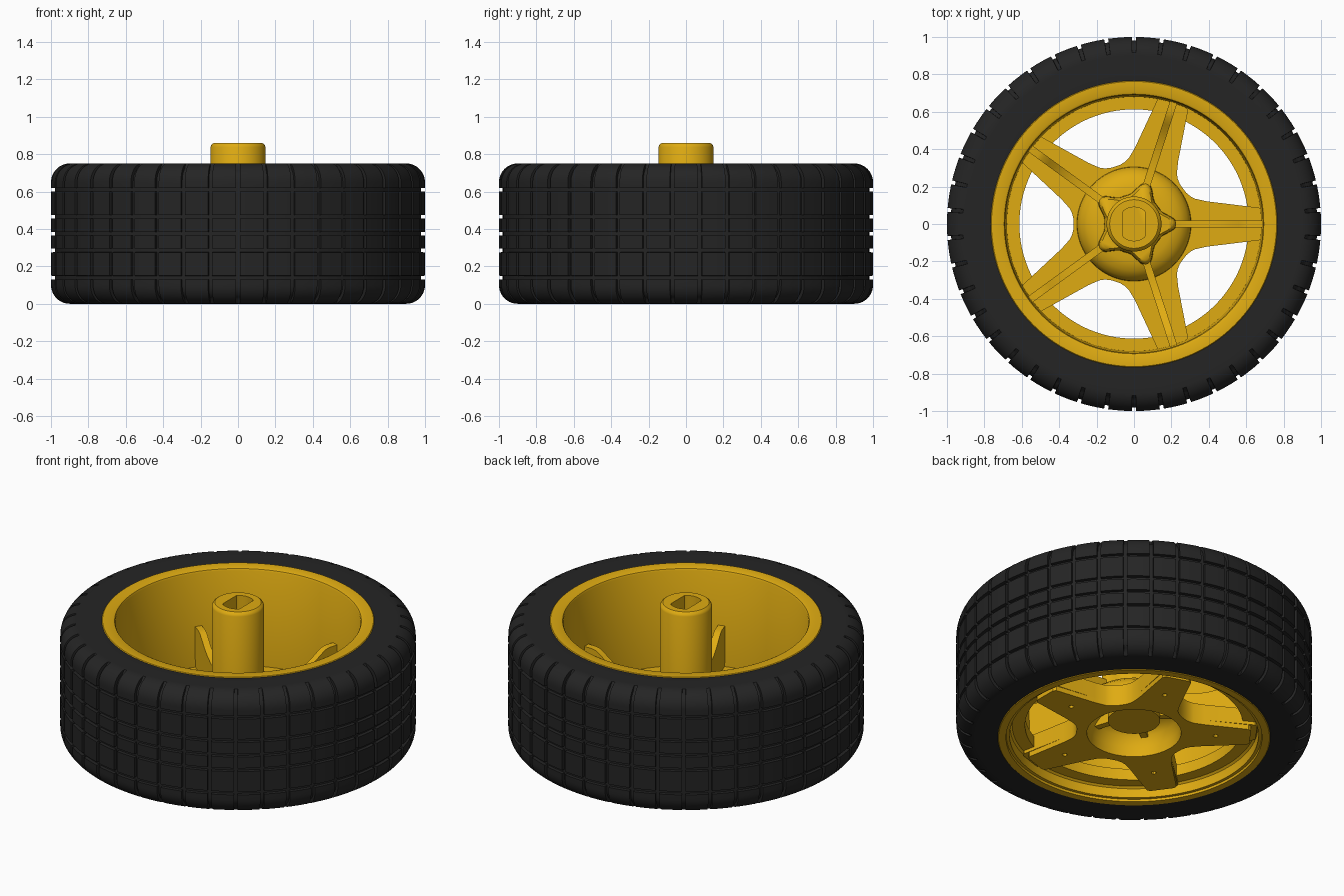
import bpy, bmesh, math
from math import sin, cos, pi, radians

if "Cube" in bpy.data.objects:
    bpy.data.objects.remove(bpy.data.objects["Cube"])


def material(name, rgb):
    m = bpy.data.materials.new(name)
    m.diffuse_color = (*rgb, 1)
    m.use_nodes = True
    m.node_tree.nodes["Principled BSDF"].inputs["Base Color"].default_value = m.diffuse_color
    return m


YELLOW = material("golden yellow plastic", (0.74, 0.41, 0.006))
BLACK = material("black rubber", (0.018, 0.018, 0.018))


def finish(ob, mat, angle=30):
    bpy.ops.object.select_all(action='DESELECT')
    ob.select_set(True)
    bpy.context.view_layer.objects.active = ob
    ob.data.materials.clear()
    ob.data.materials.append(mat)
    bpy.ops.object.shade_smooth_by_angle(angle=radians(angle))
    return ob


def from_bmesh(name, bm, mat, angle=30):
    bmesh.ops.recalc_face_normals(bm, faces=bm.faces)
    me = bpy.data.meshes.new(name)
    bm.to_mesh(me)
    bm.free()
    ob = bpy.data.objects.new(name, me)
    bpy.context.collection.objects.link(ob)
    return finish(ob, mat, angle)


def loft(name, rings, mat, caps=False, closed=False, angle=30):
    """Join rings of (x, y, z) points that all have the same count."""
    bm = bmesh.new()
    rows = [[bm.verts.new(p) for p in ring] for ring in rings]
    n = len(rows[0])
    pairs = list(zip(rows, rows[1:])) + ([(rows[-1], rows[0])] if closed else [])
    for a, b in pairs:
        for i in range(n):
            j = (i + 1) % n
            bm.faces.new((a[i], a[j], b[j], b[i]))
    if caps:
        bm.faces.new(rows[0])
        bm.faces.new(rows[-1])
    return from_bmesh(name, bm, mat, angle)


def ring(r, z, n=96):
    """Ring with a constant radius, or a radius given by a function of angle."""
    f = r if callable(r) else (lambda t: r)
    return [(f(t) * cos(t), f(t) * sin(t), z) for t in (2 * pi * i / n for i in range(n))]


# Tyre: rounded profile with a grid of shallow grooves
DEPTH, E = 0.02, 0.0008
columns = []                                  # (angle, is_groove)
pitch, w = 2 * pi / 42, 0.011
for i in range(42):
    a = pi / 2 + i * pitch
    columns += [(a - w, 0), (a - w + E, 1), (a + w - E, 1), (a + w, 0),
                (a + pitch / 3, 0), (a + pitch * 2 / 3, 0)]

rows = [(0.765, 0.004, 0, 0, 0, 0)]           # r, z, normal r, normal z, cross depth, band depth
for k in range(11):
    t = radians(-90 + 9 * k)
    rows.append((0.9 + 0.1 * cos(t), 0.1 + 0.1 * sin(t), cos(t), sin(t),
                 DEPTH * min(1, max(0, (k - 1) / 2)), 0))
for z in (0.14, 0.285, 0.375, 0.465, 0.61):
    h = 0.01
    for dz, d in ((-h, 0), (-h + E, DEPTH), (h - E, DEPTH), (h, 0)):
        rows.append((1.0, z + dz, 1, 0, DEPTH, d))
for r, z, nr, nz, c, b in reversed(rows[:12]):
    rows.append((r, 0.75 - z, nr, -nz, c, b))

tyre_rings = []
for r, z, nr, nz, c, b in rows:
    pts = []
    for a, g in columns:
        d = max(c * g, b)
        pts.append(((r - nr * d) * cos(a), (r - nr * d) * sin(a), z - nz * d))
    tyre_rings.append(pts)
loft("tyre", tyre_rings, BLACK)

# Rim: barrel with an inward flange near the bottom
rim = [(0.762, 0), (0.77, 0.008), (0.77, 0.742), (0.762, 0.75), (0.705, 0.75),
       (0.694, 0.745), (0.689, 0.735), (0.68, 0.15), (0.613, 0.15), (0.613, 0.08),
       (0.685, 0.08), (0.697, 0.07), (0.70, 0.055), (0.70, 0.014), (0.718, 0.014), (0.72, 0)]
loft("rim", [ring(r, z, 128) for r, z in rim], YELLOW, closed=True)

# Domed hub bowl, open below
bowl = [(0.265, 0.03), (0.262, 0.09), (0.245, 0.15), (0.21, 0.19), (0.14, 0.205),
        (0.14, 0.265), (0.2, 0.262), (0.25, 0.245), (0.285, 0.215), (0.303, 0.18),
        (0.308, 0.14), (0.308, 0.032)]
loft("hub_bowl", [ring(r, z) for r, z in bowl], YELLOW, closed=True, angle=40)


# Hub post with a double-flat shaft hole
def shaft(t):
    return min(0.09, 0.058 / max(abs(cos(t)), 1e-6))


post = [(0.147, 0.11), (0.147, 0.838), (0.142, 0.85), (0.13, 0.86), (shaft, 0.86), (shaft, 0.3)]
loft("hub_post", [ring(r, z) for r, z in post], YELLOW, caps=True)


# Five-lobed collar where the ribs meet the post
def lobes(s):
    return lambda t: s * (0.158 + 0.068 * ((1 + cos(5 * t)) / 2) ** 2)


collar = [(1.06, 0.22), (1.0, 0.27), (1.0, 0.33), (0.97, 0.355), (0.9, 0.37)]
loft("hub_collar", [ring(lobes(s), z, 120) for s, z in collar], YELLOW, caps=True, angle=50)


# Five-spoke star plate, cut from flat curves with holes
def circle(cx, cy, r, n):
    return [(cx + r * cos(2 * pi * i / n), cy + r * sin(2 * pi * i / n)) for i in range(n)]


def star(tip):
    half = [(0.33 * cos(radians(a)) * k, 0.33 * sin(radians(a)) * k)
            for a, k in ((-36, 0.98), (-31, 0.985), (-26, 1.02), (-22.5, 1.07))]
    half += [(0.39, -0.121), (tip - 0.015, -0.086), (tip, -0.07)]
    local = half + [(x, -y) for x, y in reversed(half[1:])]
    return [(x * cos(a) - y * sin(a), x * sin(a) + y * cos(a))
            for a in (i * 2 * pi / 5 for i in range(5)) for x, y in local]


def plate(name, outlines, z0, z1):
    cu = bpy.data.curves.new(name, 'CURVE')
    cu.dimensions, cu.fill_mode, cu.extrude = '2D', 'BOTH', (z1 - z0) / 2
    for pts in outlines:
        s = cu.splines.new('POLY')
        s.points.add(len(pts) - 1)
        for p, (x, y) in zip(s.points, pts):
            p.co = (x, y, 0, 1)
        s.use_cyclic_u = True
    ob = bpy.data.objects.new(name, cu)
    bpy.context.collection.objects.link(ob)
    ob.location.z = (z0 + z1) / 2
    bpy.ops.object.select_all(action='DESELECT')
    ob.select_set(True)
    bpy.context.view_layer.objects.active = ob
    bpy.ops.object.convert(target='MESH')
    return finish(bpy.context.view_layer.objects.active, YELLOW)


hole = circle(0, 0, 0.265, 64)
pits = [circle(0.46 * cos(i * 2 * pi / 5), 0.46 * sin(i * 2 * pi / 5), 0.014, 12) for i in range(5)]
plate("spoke_face", [star(0.655), hole] + pits, 0.03, 0.06)
plate("spoke_body", [star(0.69), hole], 0.06, 0.16)

# Upright ribs along the spokes, rising to the barrel wall
side = [(0.13, 0.14), (0.695, 0.14), (0.695, 0.41), (0.63, 0.41), (0.6, 0.403),
        (0.56, 0.375), (0.52, 0.346), (0.47, 0.32), (0.41, 0.3), (0.34, 0.288),
        (0.25, 0.285), (0.13, 0.3)]
for i in range(5):
    a = i * 2 * pi / 5
    rings = [[(r * cos(a) - y * sin(a), r * sin(a) + y * cos(a), z) for r, z in side]
             for y in (-0.02, 0.02)]
    loft("rib_%d" % (i + 1), rings, YELLOW, caps=True)
